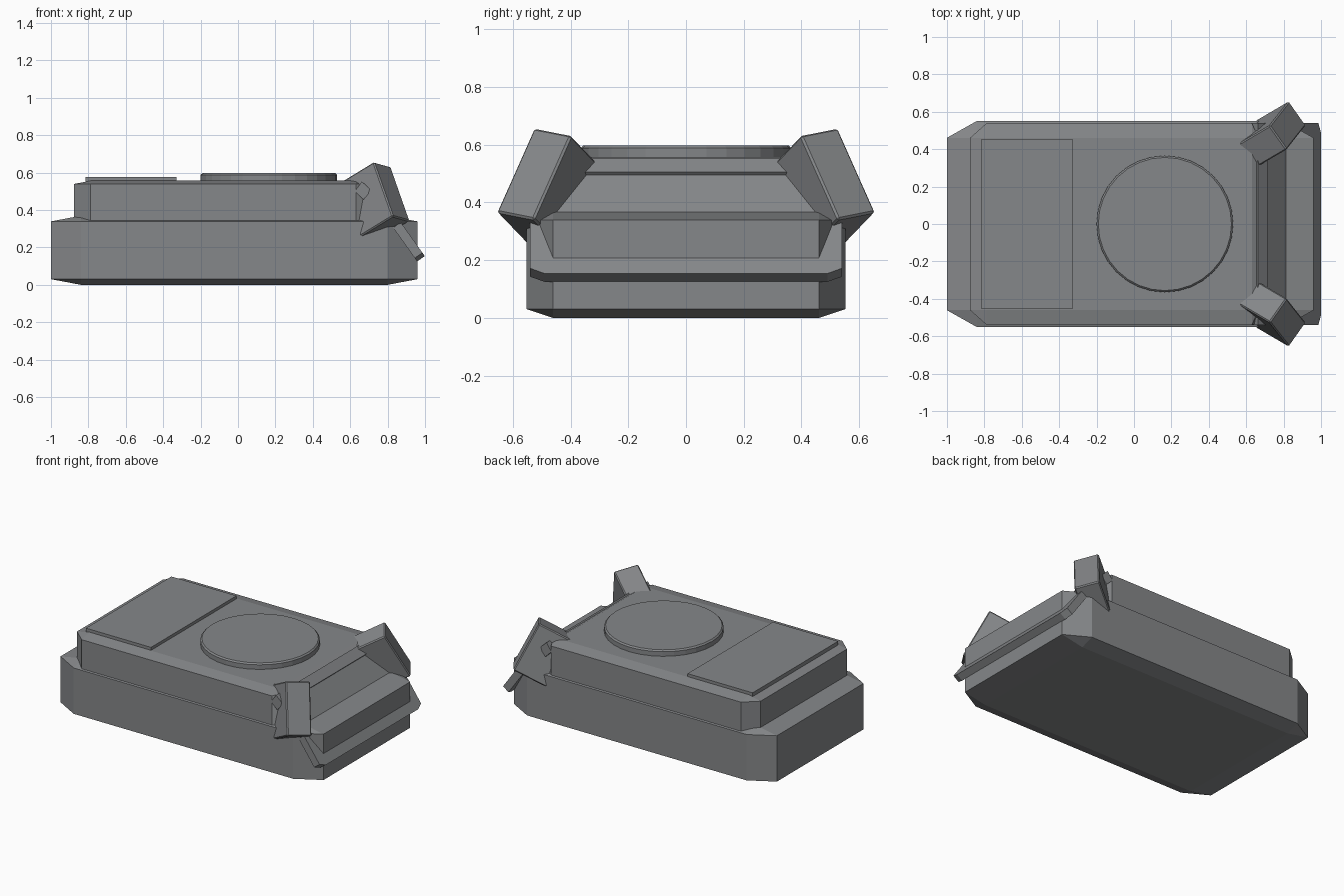
import bpy, bmesh, math
from mathutils import Vector, Matrix

if "Cube" in bpy.data.objects:
    bpy.data.objects.remove(bpy.data.objects["Cube"])

# Dark grey paint shared by every part
paint = bpy.data.materials.new("dark_grey")
paint.diffuse_color = (0.235, 0.243, 0.252, 1)
paint.use_nodes = True
paint.node_tree.nodes["Principled BSDF"].inputs["Base Color"].default_value = paint.diffuse_color


def finish(name, bm):
    bmesh.ops.recalc_face_normals(bm, faces=bm.faces)
    mesh = bpy.data.meshes.new(name)
    bm.to_mesh(mesh)
    bm.free()
    mesh.materials.append(paint)
    ob = bpy.data.objects.new(name, mesh)
    bpy.context.collection.objects.link(ob)
    return ob


def box_bm(lo, hi, bevel=0.0):
    """Box whose chamfer is stretched along with its proportions."""
    bm = bmesh.new()
    bmesh.ops.create_cube(bm, size=2)
    if bevel:
        bmesh.ops.bevel(bm, geom=bm.edges[:], offset=bevel, segments=1, affect='EDGES')
    lo, hi = Vector(lo), Vector(hi)
    half, mid = (hi - lo) / 2, (hi + lo) / 2
    for v in bm.verts:
        v.co = Vector([v.co[i] * half[i] + mid[i] for i in range(3)])
    return bm


def prism(name, points, offset):
    """Closed solid: a planar outline swept along an offset vector."""
    bm = bmesh.new()
    start = [bm.verts.new(p) for p in points]
    end = [bm.verts.new(Vector(p) + Vector(offset)) for p in points]
    bm.faces.new(start)
    bm.faces.new(end[::-1])
    for i in range(len(start)):
        j = (i + 1) % len(start)
        bm.faces.new((start[i], start[j], end[j], end[i]))
    return finish(name, bm)


# Lower body
finish("lower_body", box_bm((-1, -0.552, 0), (0.96, 0.552, 0.37), 0.165))

# Upper body, its right end drawn out to a slope
bm = box_bm((-0.878, -0.54, 0.32), (0.33, 0.54, 0.557), 0.15)
for v in bm.verts:
    if v.co.x > 0.3:
        v.co.x = 0.82 - 0.12 * (v.co.z - 0.36) / 0.14
    elif v.co.x > 0:
        v.co.x = 0.63
finish("upper_body", bm)

# Raised rear plate
finish("top_plate", box_bm((-0.815, -0.455, 0.53), (-0.33, 0.455, 0.577)))

# Round hatch
bm = bmesh.new()
bmesh.ops.create_cone(bm, cap_ends=True, segments=32, radius1=0.365, radius2=0.365,
                      depth=0.06, matrix=Matrix.Translation((0.165, 0, 0.567)))
rim = [e for e in bm.edges if all(v.co.z > 0.59 for v in e.verts)]
bmesh.ops.bevel(bm, geom=rim, offset=0.009, segments=1, affect='EDGES')
finish("round_hatch", bm)

# Cross bar along the top of the slope
prism("cross_bar", [(x, -0.54, z) for x, z in
                    ((0.662, 0.553), (0.713, 0.505), (0.67, 0.455), (0.625, 0.5))],
      (0, 1.08, 0))

# Tilted bumper plate with clipped outer corners
down = Vector((0.58, 0, -0.815))
top = Vector((0.87, 0, 0.335))
outline = [(0, -0.54), (0.2, -0.54), (0.222, -0.49), (0.222, 0.49), (0.2, 0.54), (0, 0.54)]
prism("bumper_plate", [top + down * u + Vector((0, y, 0)) for u, y in outline],
      Vector((-0.815, 0, -0.58)) * 0.05)

# Slanted corner blocks
a = Vector((0.305, 0.387, -0.869)).normalized()
c = Vector((-0.76, -0.446, -0.465)).normalized()
c = (c - a * c.dot(a)).normalized()
b = c.cross(a)
size = (0.335, 0.16, 0.23)
centre = Vector((0.735, 0.476, 0.446))
for side, label in ((1, "back"), (-1, "front")):
    bm = bmesh.new()
    bmesh.ops.create_cube(bm, size=1)
    for v in bm.verts:
        v.co = Vector([v.co[i] * size[i] for i in range(3)])
    bmesh.ops.bevel(bm, geom=bm.edges[:], offset=0.007, segments=1, affect='EDGES')
    for v in bm.verts:
        p = centre + a * v.co.x + b * v.co.y + c * v.co.z
        v.co = Vector((p.x, p.y * side, p.z))
    finish("corner_block_" + label, bm)
